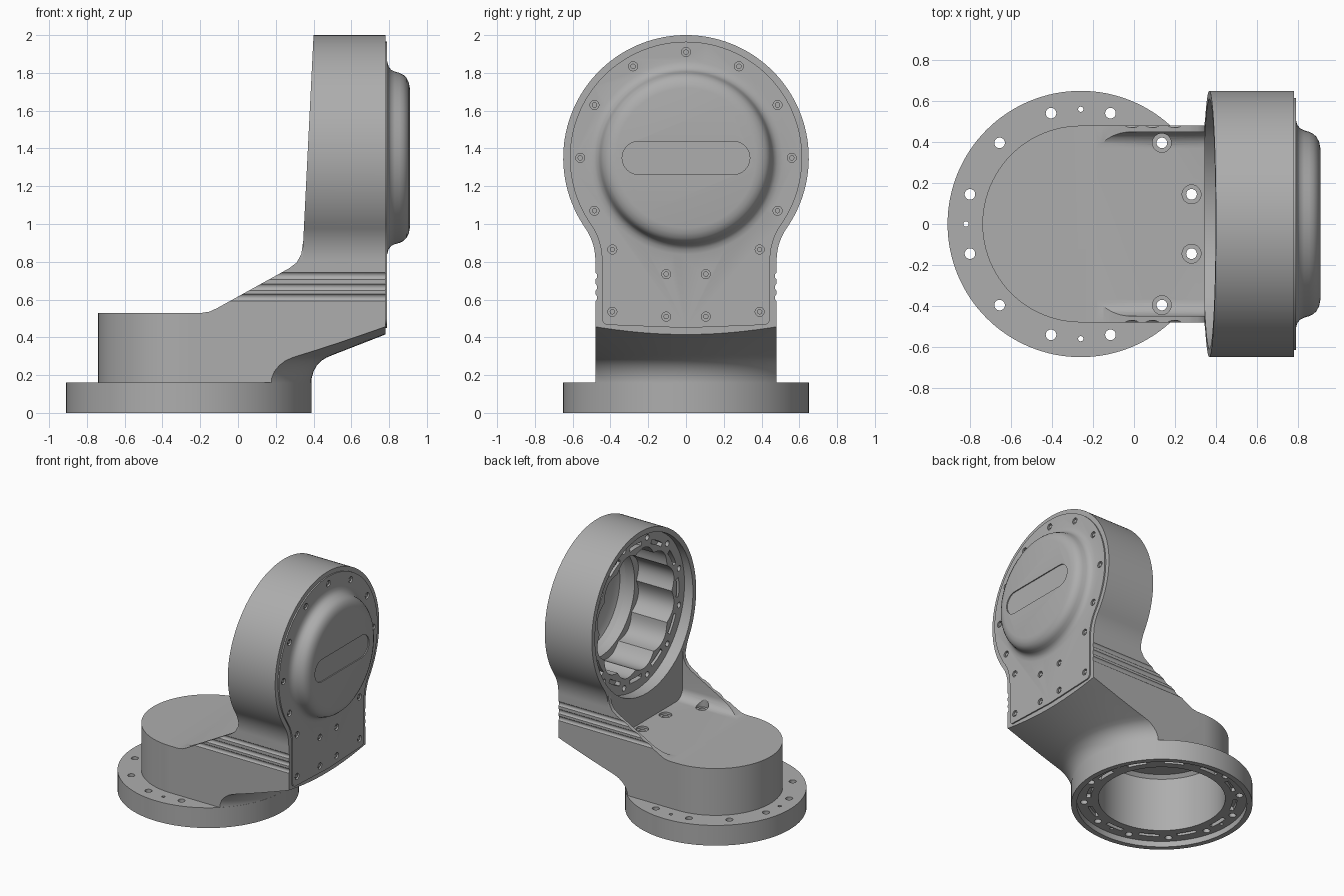
import bpy, bmesh
from math import pi, sin, cos, sqrt, radians

cube = bpy.data.objects.get("Cube")
if cube:
    bpy.data.objects.remove(cube)

metal = bpy.data.materials.new("cast grey")
metal.use_nodes = True
GREY = (0.42, 0.42, 0.42, 1)
metal.diffuse_color = GREY
metal.node_tree.nodes["Principled BSDF"].inputs["Base Color"].default_value = GREY

BASE = (-0.26, 0)      # base axis (x, y)
HEAD = (0, 1.35)       # head axis (y, z)
HALF = 0.48            # half width of the arm
BOLT_R = 0.56
SEG = 96


# ---------- helpers ----------
def bridge(bm, loops):
    """Skin a list of equal point loops and cap both ends."""
    rows = [[bm.verts.new(p) for p in loop] for loop in loops]
    n = len(rows[0])
    for a, b in zip(rows, rows[1:]):
        for i in range(n):
            j = (i + 1) % n
            bm.faces.new((a[i], a[j], b[j], b[i]))
    bm.faces.new(rows[0])
    bm.faces.new(rows[-1])


def to_object(name, bm):
    bmesh.ops.recalc_face_normals(bm, faces=bm.faces)
    mesh = bpy.data.meshes.new(name)
    bm.to_mesh(mesh)
    bm.free()
    mesh.materials.append(metal)
    ob = bpy.data.objects.new(name, mesh)
    bpy.context.collection.objects.link(ob)
    return ob


def place(axis, u, v, a):
    return {"X": (a, u, v), "Y": (u, a, v), "Z": (u, v, a)}[axis]


def add_prism(bm, axis, pts, a, b):
    ends = [f if callable(f) else (lambda u, v, f=f: f) for f in (a, b)]
    bridge(bm, [[place(axis, u, v, f(u, v)) for u, v in pts] for f in ends])


def add_lathe(bm, axis, centre, profile, seg=SEG, wave=0):
    loops = []
    for r, a in profile:
        ts = [2 * pi * i / seg for i in range(seg)]
        loops.append([place(axis, centre[0] + (r + wave * abs(sin(6 * t))) * cos(t),
                            centre[1] + (r + wave * abs(sin(6 * t))) * sin(t), a) for t in ts])
    bridge(bm, loops)


def add_holes(bm, axis, centres, r, a, b, seg=20):
    for c in centres:
        add_lathe(bm, axis, c, [(r, a), (r, b)], seg)


def prism(name, *args):
    bm = bmesh.new()
    add_prism(bm, *args)
    return to_object(name, bm)


def lathe(name, *args, **kw):
    bm = bmesh.new()
    add_lathe(bm, *args, **kw)
    return to_object(name, bm)


def boolean(target, other, op):
    mod = target.modifiers.new("bool", "BOOLEAN")
    mod.operation, mod.solver, mod.object = op, "EXACT", other
    bpy.context.view_layer.objects.active = target
    bpy.ops.object.modifier_apply(modifier=mod.name)
    bpy.data.objects.remove(other)


def arc(cx, cy, r, start, end, n=16):
    return [(cx + r * cos(radians(start + (end - start) * i / n)),
             cy + r * sin(radians(start + (end - start) * i / n))) for i in range(n + 1)]


def circle_points(centre, r, angles):
    return [(centre[0] + r * cos(radians(a)), centre[1] + r * sin(radians(a))) for a in angles]


def keyhole(inset, bottom):
    """Round head outline blending into a straight-sided neck."""
    big, fil, half = 0.65 - inset, 0.3 + inset, HALF - inset
    cy = half + fil
    dz = sqrt((big + fil) ** 2 - cy ** 2)
    ang = -math_deg(dz, cy)
    right = arc(cy, HEAD[1] - dz, fil, 180, 180 + ang, 12)
    top = arc(*HEAD, big, ang, 180 - ang, SEG)
    left = [(-y, z) for y, z in reversed(right)]
    return right + top[1:-1] + left + bottom


def math_deg(a, b):
    from math import atan2, degrees
    return degrees(atan2(a, b))


def ring_details(bm, axis, centre, a, b):
    """Arc pockets between the bolts of a mating ring."""
    for k in range(12):
        m = 30 * k
        pts = arc(*centre, 0.54, m - 8, m + 8, 6) + arc(*centre, 0.51, m + 8, m - 8, 6)
        add_prism(bm, axis, pts, a, b)


twelve = [15 + 30 * k for k in range(12)]

# ---------- arm: side outline, rounded in plan ----------
side = [(-0.9, 0.15), (-0.9, 0.53), (-0.19, 0.53), (-0.15, 0.536), (-0.11, 0.555),
        (0.27, 0.765), (0.31, 0.795), (0.335, 0.84), (0.345, 0.91), (0.5, 0.91),
        (0.78, 0.8), (0.78, 0.15)]
body = prism("housing", "Y", side, -HALF, HALF)
plan = arc(*BASE, HALF, 90, 270, 48) + [(1, -HALF), (1, HALF)]
boolean(body, prism("plan_cutter", "Z", plan, 0.0, 1.2), "INTERSECT")

# ---------- head with leaning back face ----------
lean = lambda y, z: 0.345 + max(0, z - 0.9) * 0.05
outline = keyhole(0, [(-HALF, 0.3), (HALF, 0.3)])
boolean(body, prism("head", "X", outline, lean, 0.78), "UNION")

# ---------- conical underside ----------
cone = [(0.649, 0.05), (0.649, 0.18), (0.66, 0.22), (0.677, 0.25), (0.7, 0.275),
        (0.725, 0.291), (0.76, 0.306), (1.04, 0.415), (1.4, 0.555), (1.4, 2.2)]
boolean(body, lathe("underside", "Z", BASE, cone, seg=128), "INTERSECT")

# ---------- trough between the two side rails ----------
trough = (arc(-0.37, 0.611, 0.08, 180, 270, 8) + arc(0.37, 0.611, 0.08, 270, 360, 8)
          + [(0.45, 1), (-0.45, 1)])
boolean(body, prism("trough", "X", trough, -0.4, 0.345), "DIFFERENCE")

# ---------- base flange and front cover with dome ----------
boolean(body, lathe("flange", "Z", BASE, [(0.65, 0), (0.65, 0.16)], seg=128), "UNION")
sill = arc(-0.41, 0.5, 0.035, 180, 255, 6) + [(0, 0.45)] + arc(0.41, 0.5, 0.035, 285, 360, 6)
boolean(body, prism("cover", "X", keyhole(0.035, sill), 0.74, 0.79), "UNION")
dome = [(0.51, 0.76), (0.51, 0.79), (0.485, 0.797), (0.467, 0.81), (0.457, 0.83), (0.45, 0.855),
        (0.44, 0.875), (0.425, 0.891), (0.4, 0.904), (0.37, 0.91)]
boolean(body, lathe("dome", "X", HEAD, dome), "UNION")

# ---------- hollow interiors ----------
boolean(body, lathe("base_bore", "Z", BASE, [(0.61, -0.1), (0.61, 0.045), (0.455, 0.046),
                                             (0.455, 0.47), (0.43, 0.495)]), "DIFFERENCE")
boolean(body, lathe("head_recess", "X", HEAD, [(0.61, 0.2), (0.61, 0.44)]), "DIFFERENCE")
boolean(body, lathe("head_bore", "X", HEAD, [(0.45, 0.4), (0.45, 0.75)], seg=144, wave=0.04),
        "DIFFERENCE")
boolean(body, lathe("dome_hollow", "X", HEAD, [(0.43, 0.7), (0.43, 0.83), (0.41, 0.865),
                                               (0.36, 0.885)]), "DIFFERENCE")

# ---------- bolt holes, pockets and dome slot ----------
screws = circle_points(HEAD, BOLT_R, [-30 + 30 * k for k in range(9)])
screws += [(s * y, z) for s in (-1, 1)
           for y, z in ((0.39, 0.865), (0.39, 0.535), (0.105, 0.735), (0.105, 0.51))]
bm = bmesh.new()
add_holes(bm, "Z", circle_points(BASE, BOLT_R, twelve), 0.026, -0.1, 0.7)
add_holes(bm, "Z", circle_points(BASE, BOLT_R, [90, 180, 270]), 0.013, -0.1, 0.3, 12)
ring_details(bm, "Z", BASE, 0.0, 0.075)
add_holes(bm, "X", circle_points(HEAD, BOLT_R, twelve), 0.022, 0.42, 0.5)
ring_details(bm, "X", HEAD, 0.42, 0.48)
add_holes(bm, "X", screws, 0.024, 0.775, 0.85)
slot = arc(0.25, HEAD[1], 0.088, -90, 90) + arc(-0.25, HEAD[1], 0.088, 90, 270)
add_prism(bm, "X", slot, 0.902, 1)
boolean(body, to_object("hole_cutters", bm), "DIFFERENCE")
bm = bmesh.new()
add_holes(bm, "Z", circle_points(BASE, BOLT_R, [-45, -15, 15, 45]), 0.046, 0.515, 0.72, 28)
boolean(body, to_object("counterbores", bm), "DIFFERENCE")

# ---------- side grooves ----------
bm = bmesh.new()
for s in (-1, 1):
    add_holes(bm, "X", [(s * (HALF + 0.012), z) for z in (0.725, 0.665, 0.61)], 0.022, -0.3, 1)
boolean(body, to_object("grooves", bm), "DIFFERENCE")

# ---------- cover screws ----------
bm = bmesh.new()
add_holes(bm, "X", screws, 0.014, 0.77, 0.785, 12)
heads = to_object("cover_screws", bm)

for ob in (body, heads):
    bpy.ops.object.select_all(action="DESELECT")
    ob.select_set(True)
    bpy.context.view_layer.objects.active = ob
    bpy.ops.object.shade_smooth_by_angle(angle=radians(28))
